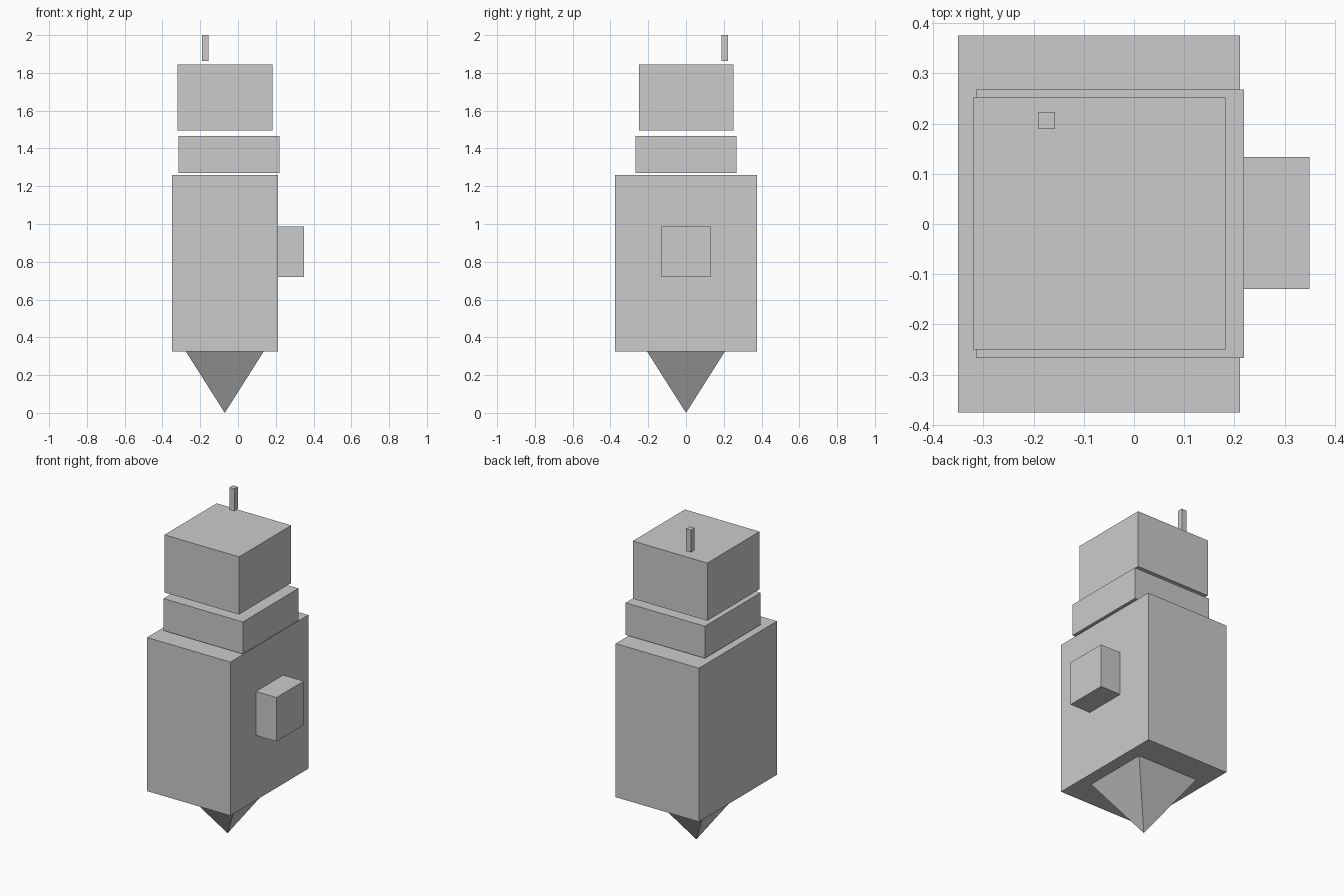
import bpy
import bmesh
import math
from mathutils import Matrix

cube = bpy.data.objects.get("Cube")
if cube:
    bpy.data.objects.remove(cube, do_unlink=True)

# One plain grey for every part
grey = bpy.data.materials.new("plain_grey")
grey.use_nodes = True
colour = (0.6, 0.6, 0.6, 1.0)
grey.diffuse_color = colour
bsdf = next(n for n in grey.node_tree.nodes if n.type == 'BSDF_PRINCIPLED')
bsdf.inputs["Base Color"].default_value = colour


def add_part(name, bm):
    bmesh.ops.recalc_face_normals(bm, faces=bm.faces)
    mesh = bpy.data.meshes.new(name)
    bm.to_mesh(mesh)
    bm.free()
    mesh.materials.append(grey)
    obj = bpy.data.objects.new(name, mesh)
    bpy.context.collection.objects.link(obj)
    return obj


def add_box(name, x, y, z):
    """Box given by its (min, max) span on each axis."""
    spans = (x, y, z)
    centre = [(a + b) / 2 for a, b in spans]
    size = [b - a for a, b in spans]
    bm = bmesh.new()
    bmesh.ops.create_cube(
        bm, size=1.0,
        matrix=Matrix.Translation(centre) @ Matrix.Diagonal((*size, 1.0)))
    return add_part(name, bm)


# Stacked blocks, kept apart by narrow gaps
add_box("body", (-0.35, 0.211), (-0.375, 0.375), (0.325, 1.26))
add_box("collar", (-0.315, 0.219), (-0.267, 0.268), (1.27, 1.465))
add_box("head", (-0.32, 0.182), (-0.25, 0.252), (1.494, 1.845))
add_box("antenna", (-0.19, -0.157), (0.189, 0.223), (1.864, 2.0))

# Square block on the side of the body
add_box("side_block", (0.211, 0.349), (-0.129, 0.133), (0.72, 0.987))

# Four-sided point under the body, apex down
half, height = 0.206, 0.325
bm = bmesh.new()
bmesh.ops.create_cone(
    bm, cap_ends=True, segments=4, radius1=0.0, radius2=half * math.sqrt(2),
    depth=height,
    matrix=Matrix.Translation((-0.07, 0, height / 2)) @ Matrix.Rotation(math.pi / 4, 4, 'Z'))
bmesh.ops.remove_doubles(bm, verts=bm.verts, dist=1e-5)
add_part("bottom_point", bm)
